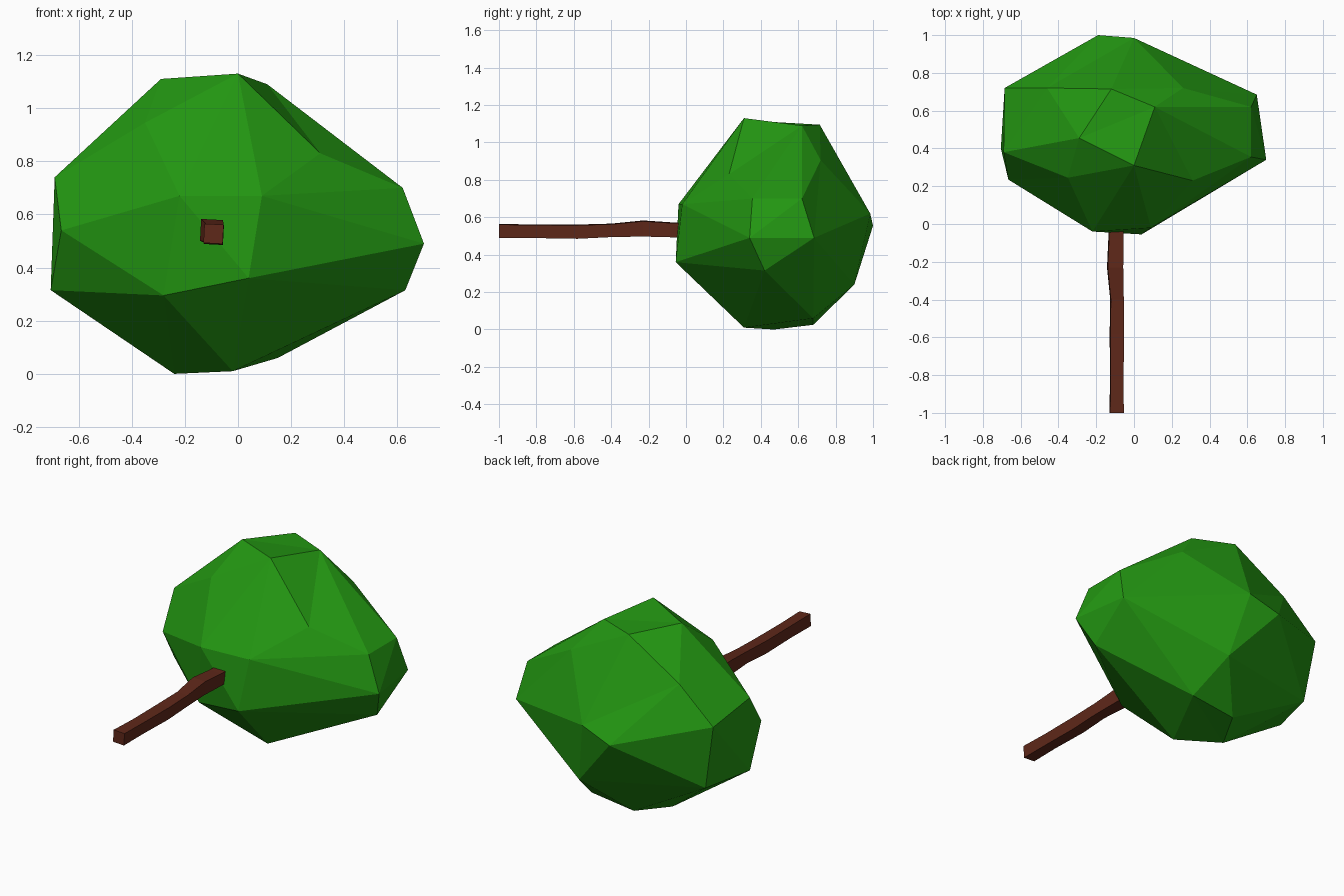
import bpy, bmesh
from mathutils import Vector

if "Cube" in bpy.data.objects:
    bpy.data.objects.remove(bpy.data.objects["Cube"])


def finish(bm, name, colour):
    bmesh.ops.recalc_face_normals(bm, faces=bm.faces)
    mesh = bpy.data.meshes.new(name)
    bm.to_mesh(mesh)
    bm.free()
    mat = bpy.data.materials.new(name + "_colour")
    mat.diffuse_color = (*colour, 1)
    mat.use_nodes = True
    mat.node_tree.nodes["Principled BSDF"].inputs["Base Color"].default_value = mat.diffuse_color
    mesh.materials.append(mat)
    obj = bpy.data.objects.new(name, mesh)
    bpy.context.collection.objects.link(obj)
    return obj


# Foliage: corner points are pulled towards an ellipsoid, hulled for their
# faces, then released so that the shallow dents come back
corners = [
    (0, .31, 1.13), (.11, .62, 1.09), (-.12, .715, 1.095), (-.29, .455, 1.11),   # crown
    (.26, .72, .905), (.31, .23, .83), (-.46, .72, .89), (-.35, .245, .945),     # shoulders
    (.62, .355, .70), (.62, .62, .70), (.65, .685, .49), (.70, .34, .49),        # right lobe
    (.63, .42, .315),
    (-.69, .38, .74), (-.685, .72, .69), (-.665, .235, .54),                     # left lobe
    (-.705, .40, .315), (-.62, .70, .30),
    (.04, -.055, .36), (.09, -.02, .67), (-.22, -.04, .67), (-.28, .03, .295),   # trunk side
    (0, .985, .62), (-.19, 1.0, .555), (.08, .90, .24),                          # far end
    (.15, .68, .06), (-.02, .31, .01), (-.24, .47, 0), (-.13, .68, .025),        # underside
]
centre, radii = Vector((-.02, .47, .55)), Vector((.70, .52, .56))
bm = bmesh.new()
home = {}
for c in corners:
    p = Vector(c) - centre
    p = Vector(a / r for a, r in zip(p, radii))
    v = bm.verts.new(p / p.length ** .75)
    home[v] = Vector(c)
bmesh.ops.convex_hull(bm, input=list(bm.verts))
for v, c in home.items():
    if v.is_valid:
        v.co = c
finish(bm, "foliage", (.017, .31, .006))

# Trunk: a slightly crooked square bar (y, centre x, centre z, half width)
stations = [(-1, -.092, .527, .038), (-.82, -.091, .525, .036),
            (-.58, -.091, .523, .038), (-.4, -.09, .53, .036),
            (-.23, -.1, .54, .043), (-.08, -.096, .533, .04), (.12, -.094, .53, .038)]
bm = bmesh.new()
rings = []
for y, cx, cz, h in stations:
    rings.append([bm.verts.new((cx + h * sx, y, cz + h * sz))
                  for sx, sz in ((-1, -.9), (.9, -1), (1, .9), (-.9, 1))])
for a, b in zip(rings, rings[1:]):
    for i in range(4):
        j = (i + 1) % 4
        bm.faces.new((a[i], a[j], b[j], b[i]))
bm.faces.new(rings[0])
bm.faces.new(rings[-1])
finish(bm, "trunk", (.114, .021, .01))
